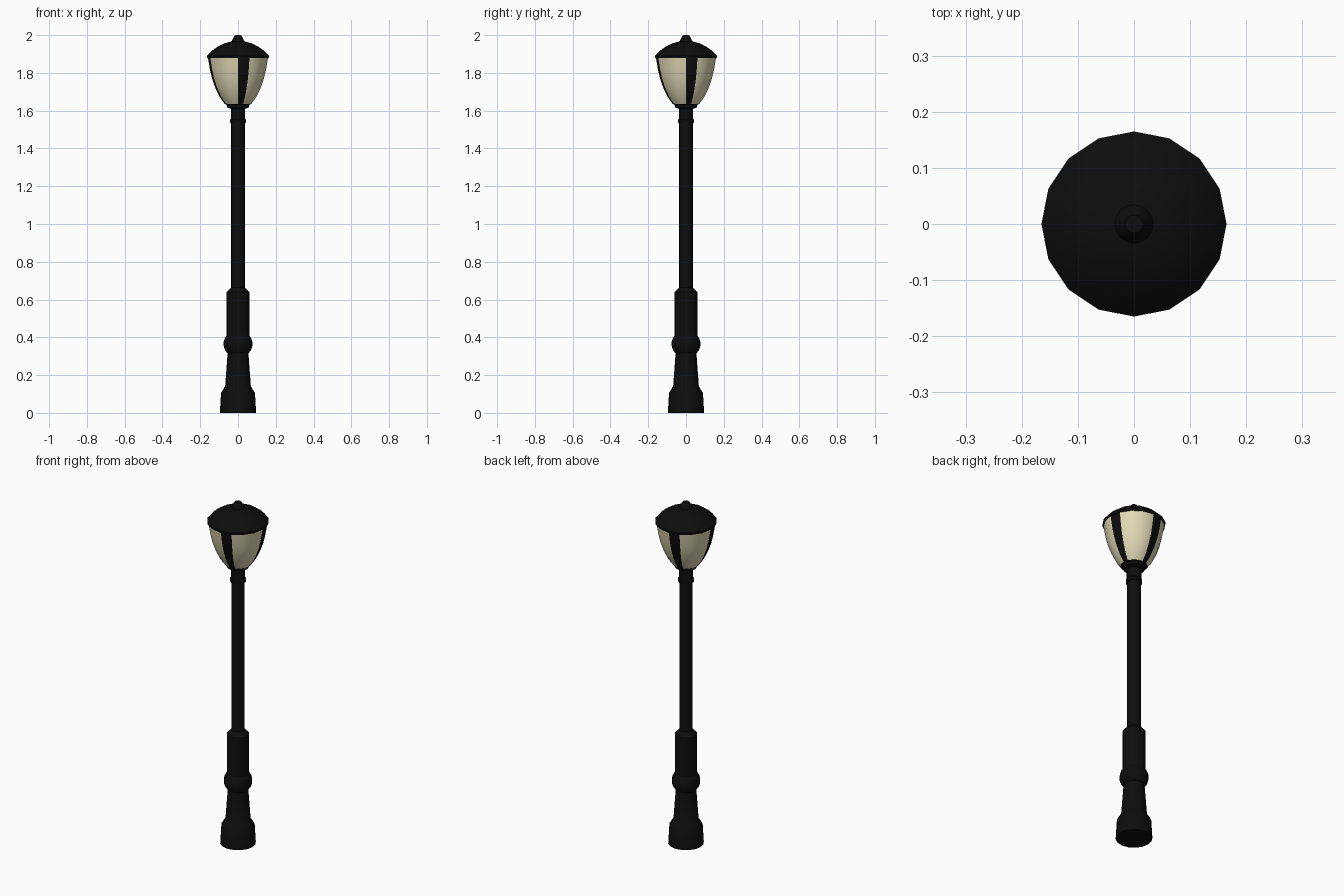
import bpy, bmesh, math

if "Cube" in bpy.data.objects:
    bpy.data.objects.remove(bpy.data.objects["Cube"])

SIDES = 16


def material(name, rgb):
    m = bpy.data.materials.new(name)
    m.diffuse_color = (*rgb, 1)
    m.use_nodes = True
    m.node_tree.nodes["Principled BSDF"].inputs["Base Color"].default_value = m.diffuse_color
    return m


black = material("black_iron", (0.004, 0.004, 0.004))
cream = material("cream_glass", (0.76, 0.70, 0.47))


def lathe(name, profile, mats, rule=None, smooth=35):
    """Spin a (radius, z) profile round z; closed top and bottom; rule picks material."""
    bm = bmesh.new()
    rings = [[bm.verts.new((r * math.cos(k * math.tau / SIDES),
                            r * math.sin(k * math.tau / SIDES), z))
              for k in range(SIDES)] for r, z in profile]
    for i, (a, b) in enumerate(zip(rings, rings[1:])):
        for k in range(SIDES):
            n = (k + 1) % SIDES
            f = bm.faces.new((a[k], a[n], b[n], b[k]))
            f.material_index = rule(k) if rule else 0
    bm.faces.new(rings[0][::-1])
    bm.faces.new(rings[-1])
    me = bpy.data.meshes.new(name)
    bm.to_mesh(me)
    bm.free()
    for m in mats:
        me.materials.append(m)
    ob = bpy.data.objects.new(name, me)
    bpy.context.collection.objects.link(ob)
    bpy.ops.object.select_all(action='DESELECT')
    ob.select_set(True)
    bpy.context.view_layer.objects.active = ob
    bpy.ops.object.shade_smooth_by_angle(angle=math.radians(smooth))
    return ob


# Flared foot and tapering pedestal
lathe("base", [(0.096, 0), (0.09, 0.105), (0.072, 0.135), (0.068, 0.14),
               (0.055, 0.32), (0.055, 0.345)], [black])
# Rounded band
lathe("base_band", [(0.058, 0.318), (0.070, 0.335), (0.076, 0.355), (0.076, 0.375),
                    (0.070, 0.395), (0.058, 0.412)], [black])
# Sleeve and main pole
lathe("sleeve", [(0.06, 0.39), (0.06, 0.64), (0.036, 0.664)], [black])
lathe("pole", [(0.036, 0.65), (0.036, 1.545)], [black])
# Collar rings under the lantern
lathe("collar", [(0.043, 1.534), (0.043, 1.55), (0.038, 1.556), (0.038, 1.62)], [black])
lathe("lantern_seat", [(0.040, 1.61), (0.058, 1.618), (0.060, 1.63), (0.070, 1.637)], [black])
# Lantern bowl: one iron rib then three glass segments, four times round
lathe("lantern_bowl", [(0.070, 1.635), (0.095, 1.67), (0.118, 1.716), (0.136, 1.765),
                       (0.149, 1.82), (0.159, 1.88)], [black, cream],
      lambda k: 0 if k % 4 == 0 else 1)
# Domed cap and finial
lathe("cap", [(0.163, 1.878), (0.165, 1.89), (0.142, 1.914), (0.108, 1.939),
              (0.07, 1.957), (0.03, 1.967)], [black])
lathe("finial", [(0.037, 1.96), (0.032, 1.972), (0.023, 1.99), (0.016, 1.999),
                 (0.008, 2.0)], [black])
